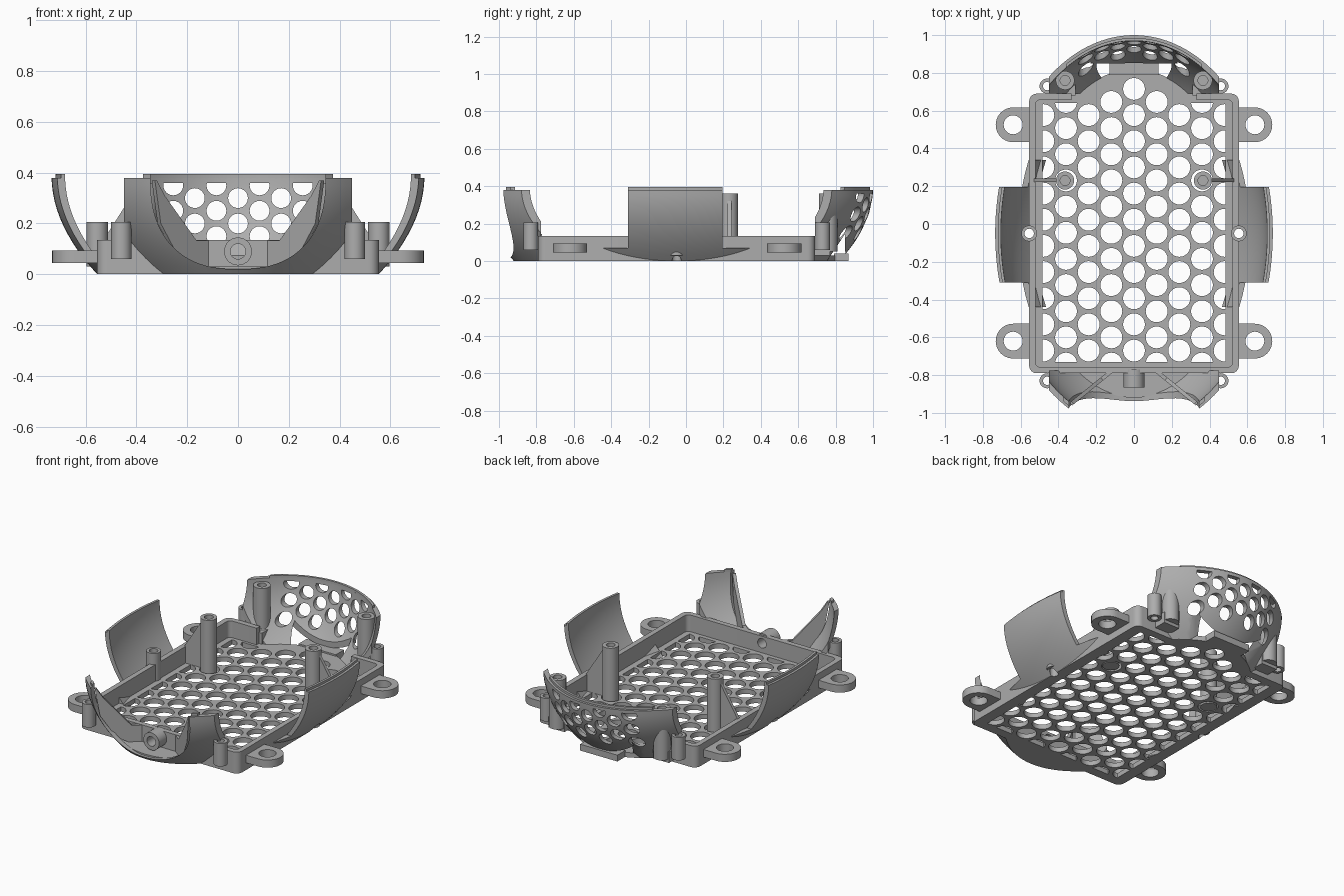
import bpy, bmesh
from math import cos, sin, pi, sqrt, atan2

cube = bpy.data.objects.get("Cube")
if cube:
    bpy.data.objects.remove(cube)

grey = bpy.data.materials.new("plain grey")
grey.use_nodes = True
grey.diffuse_color = (0.42, 0.42, 0.42, 1)
grey.node_tree.nodes["Principled BSDF"].inputs["Base Color"].default_value = (0.42, 0.42, 0.42, 1)
parts, cutters = [], []


def finish(name, bm, helper=False):
    bmesh.ops.recalc_face_normals(bm, faces=bm.faces)
    me = bpy.data.meshes.new(name)
    bm.to_mesh(me)
    bm.free()
    me.materials.append(grey)
    ob = bpy.data.objects.new(name, me)
    bpy.context.collection.objects.link(ob)
    ob.hide_render = helper
    (cutters if helper else parts).append(ob)
    return ob


def prism(name, loops, lo, hi, axis="z", helper=False):
    """Extrude one or more outlines along an axis."""
    place = {"z": lambda a, b, t: (a, b, t),
             "y": lambda a, b, t: (a, t, b),
             "x": lambda a, b, t: (t, a, b)}[axis]
    bm = bmesh.new()
    for loop in loops:
        low = [bm.verts.new(place(a, b, lo)) for a, b in loop]
        top = [bm.verts.new(place(a, b, hi)) for a, b in loop]
        bm.faces.new(low)
        bm.faces.new(top)
        for i in range(len(loop)):
            k = (i + 1) % len(loop)
            bm.faces.new((low[i], low[k], top[k], top[i]))
    return finish(name, bm, helper)


def cut(ob, *tools):
    bpy.context.view_layer.objects.active = ob
    for tool in tools:
        mod = ob.modifiers.new("cut", "BOOLEAN")
        mod.operation = "DIFFERENCE"
        mod.solver = "EXACT"
        mod.object = tool
        bpy.ops.object.modifier_apply(modifier=mod.name)


def circle(x, y, r, n=28):
    return [(x + r * cos(2 * pi * i / n), y + r * sin(2 * pi * i / n)) for i in range(n)]


def rect(x0, x1, y0, y1):
    return [(x0, y0), (x1, y0), (x1, y1), (x0, y1)]


def rounded(x, y0, y1, r):
    pts = []
    for k, (cx, cy) in enumerate(((x - r, y1 - r), (r - x, y1 - r), (r - x, y0 + r), (x - r, y0 + r))):
        pts += [(cx + r * cos(pi / 2 * (k + i / 6)), cy + r * sin(pi / 2 * (k + i / 6))) for i in range(7)]
    return pts


def post(name, x, y, r, z0, z1, bore, bottom):
    ob = prism(name, [circle(x, y, r)], z0, z1)
    cut(ob, prism("bore", [circle(x, y, bore)], bottom, z1 + 0.1, helper=True))
    return ob


# Curved hull: ellipses that shrink towards the flat bottom
A, B, CY, T = 0.735, 1.05, -0.05, 0.03


def hull_point(u, z, inset, side, wing):
    d = 0.18 * max(0, 1 - z / 0.39) ** 2 + inset
    a, b = A - d, B - d
    if wing:
        return (side * a * sqrt(1 - ((u - CY) / b) ** 2), u, z)
    return (u, CY + side * b * sqrt(1 - (u / a) ** 2), z)


def shell(name, u0, u1, z0, z1, side, wing, outer=0.0, n=36, m=12):
    bm = bmesh.new()
    zs = [z0 + (z1 - z0) * j / m for j in range(m + 1)]
    section = [(z, outer) for z in zs] + [(z, T) for z in reversed(zs)]
    rings = [[bm.verts.new(hull_point(u0 + (u1 - u0) * i / n, z, t, side, wing)) for z, t in section]
             for i in range(n + 1)]
    for r, s in zip(rings, rings[1:]):
        for j in range(len(r)):
            k = (j + 1) % len(r)
            bm.faces.new((r[j], r[k], s[k], s[j]))
    bm.faces.new(rings[0])
    bm.faces.new(rings[-1])
    return finish(name, bm)


# Honeycomb cutter, clipped to the floor area
holes = []
for i in range(-4, 5):
    top = 0.64 if abs(i) > 1 else 0.8
    for j in range(12):
        cy = 0.715 - 0.1385 * j - (i % 2) * 0.069
        pts = [(round(max(-0.485, min(0.485, x)), 5), round(max(-0.73, min(top, y)), 5))
               for x, y in circle(0.12 * i, cy, 0.058, 24)]
        ys = [p[1] for p in pts]
        if max(ys) - min(ys) > 0.025:
            holes.append(list(dict.fromkeys(pts)))
honeycomb = prism("honeycomb_cutter", holes, -0.1, 0.1, helper=True)
side_bores = prism("side_bores", [circle(s * 0.555, -0.05, 0.025) for s in (-1, 1)], -0.1, 0.4, helper=True)
cable_bore = prism("cable_bore", [circle(0, 0.09, 0.03)], -0.95, -0.7, "y", helper=True)

# Tray with rim wall, open in the middle of the back
tray = prism("tray", [rounded(0.555, -0.79, 0.69, 0.04)], 0, 0.135)
cut(tray,
    prism("tray_inside", [rounded(0.522, -0.757, 0.657, 0.025)], 0.03, 0.3, helper=True),
    prism("back_gap", [rect(-0.33, 0.33, 0.6, 0.8)], 0.03, 0.3, helper=True),
    honeycomb, side_bores, cable_bore)

# Rounded floor ends beyond the tray
half = sqrt(1 - (0.74 / 0.87) ** 2)
t0 = atan2(0.74 / 0.87, half)
for name, s in (("back_floor", 1), ("front_floor", -1)):
    arc = [t0 + (pi - 2 * t0) * i / 20 for i in range(21)]
    end = prism(name, [[(0.555 * cos(t), CY + s * 0.87 * sin(t)) for t in arc]], 0, 0.03)
    if s > 0:
        cut(end, honeycomb)
prism("back_tongue", [rect(-0.13, 0.13, 0.79, 0.87)], 0, 0.04)

# Front shell with U-shaped opening
u_curve = []
for i in range(41):
    c, v = cos(pi * i / 40), sin(pi * i / 40)
    u_curve.append(((1 if c > 0 else -1) * 0.345 * abs(c) ** 0.83, 0.38 - 0.36 * max(v, 0) ** 0.83))
u_curve += [(-0.345, 0.6), (0.345, 0.6)]
front = shell("front_shell", -0.45, 0.45, 0, 0.38, -1, False)
cut(front,
    prism("front_keepout", [rect(-0.6, 0.6, -0.775, 0)], -0.1, 0.3, helper=True),
    prism("front_opening", [u_curve], -1.3, -0.8, "y", helper=True))

# Back shell with vent holes and corner notches
vents = []
for i in range(-3, 4):
    for j in range(3):
        z = (0.15 if i % 2 else 0.2) + 0.1 * j
        if z < 0.36:
            vents.append([(x, min(w, 0.36)) for x, w in circle(0.085 * i, z, 0.039, 24)])
vents = [list(dict.fromkeys((round(x, 5), round(z, 5)) for x, z in v)) for v in vents]
back = shell("back_shell", -0.45, 0.45, 0, 0.38, 1, False)
cut(back,
    prism("back_keepout", [rect(-0.6, 0.6, 0, 0.69)], -0.1, 0.5, helper=True),
    prism("notch", [[(0.72, -0.05), (0.85, 0.144), (0.853, -0.05)]], -0.4, 0.4, "x", helper=True),
    prism("vent_cutter", vents, 0.7, 1.2, "y", helper=True))
shell("back_lip", -0.36, 0.36, 0.375, 0.395, 1, False, 0.015, m=1)

# Cable tube in the front wall
tube = prism("cable_tube", [circle(0, 0.09, 0.055)], -0.865, -0.77, "y")
cut(tube, cable_bore)

for s, side in ((1, "left"), (-1, "right")):
    # Side wings with low skirt and lip
    wing = shell(side + "_wing", -0.31, 0.195, 0, 0.38, s, True)
    cut(wing, side_bores)
    shell(side + "_wing_lip", -0.31, 0.195, 0.375, 0.395, s, True, 0.015, m=1)
    shell(side + "_rear_skirt", 0.195, 0.34, 0, 0.07, s, True, n=10, m=5)
    shell(side + "_front_skirt", -0.44, -0.31, 0, 0.07, s, True, n=10, m=5)
    lip = sorted((s * 0.345, s * 0.375))
    shell(side + "_front_lip", lip[0], lip[1], 0.375, 0.395, -1, False, 0.012, n=4, m=1)

    # Mounting tabs
    for y, end in ((0.525, "back"), (-0.62, "front")):
        outline = [(s * 0.54, y - 0.092)]
        outline += [(s * (0.64 + 0.092 * cos(t)), y + 0.092 * sin(t))
                    for t in [pi * (i / 20 - 0.5) for i in range(21)]]
        outline += [(s * 0.54, y + 0.092)]
        tab = prism(f"{side}_{end}_tab", [outline], 0.045, 0.093)
        cut(tab, prism("tab_bore", [circle(s * 0.64, y, 0.05)], 0, 0.2, helper=True))

    # Screw posts
    post(side + "_front_corner_post", s * 0.46, -0.83, 0.04, 0.06, 0.205, 0.022, 0)
    post(side + "_back_corner_post", s * 0.46, 0.73, 0.04, 0.06, 0.205, 0.022, 0)
    post(side + "_side_post", s * 0.555, -0.05, 0.042, 0.03, 0.205, 0.025, -0.1)
    post(side + "_tall_back_post", s * 0.365, 0.76, 0.05, 0.05, 0.36, 0.026, 0.26)
    post(side + "_tall_inner_post", s * 0.365, 0.23, 0.048, 0.0, 0.36, 0.026, 0.26)
    bx = sorted((s * 0.31, s * 0.42))
    prism(side + "_post_bracket", [rect(bx[0], bx[1], 0.68, 0.77)], 0.03, 0.1)

    # Triangular fin from inner post to rim
    fin = [(0.4, 0.02), (0.53, 0.02), (0.53, 0.135), (0.4, 0.34)]
    prism(side + "_post_fin", [[(s * x, z) for x, z in fin]], 0.222, 0.242, "y")

    # Diagonal rib from tray to front shell
    rib = prism(side + "_front_rib",
                [[(0, 0.01), (0.06, 0.02), (0.15, 0.06), (0.245, 0.2), (0.275, 0.37),
                  (0.265, 0.37), (0.225, 0.31), (0.064, 0.133), (0, 0.133)]], -0.01, 0.01, "y")
    rib.location = (s * 0.12, -0.78, 0)
    rib.rotation_euler.z = atan2(-0.17, s * 0.21)

for ob in cutters:
    bpy.data.objects.remove(ob)
bpy.ops.object.select_all(action="DESELECT")
for ob in parts:
    ob.select_set(True)
bpy.context.view_layer.objects.active = parts[0]
bpy.ops.object.shade_smooth_by_angle(angle=pi / 6)
